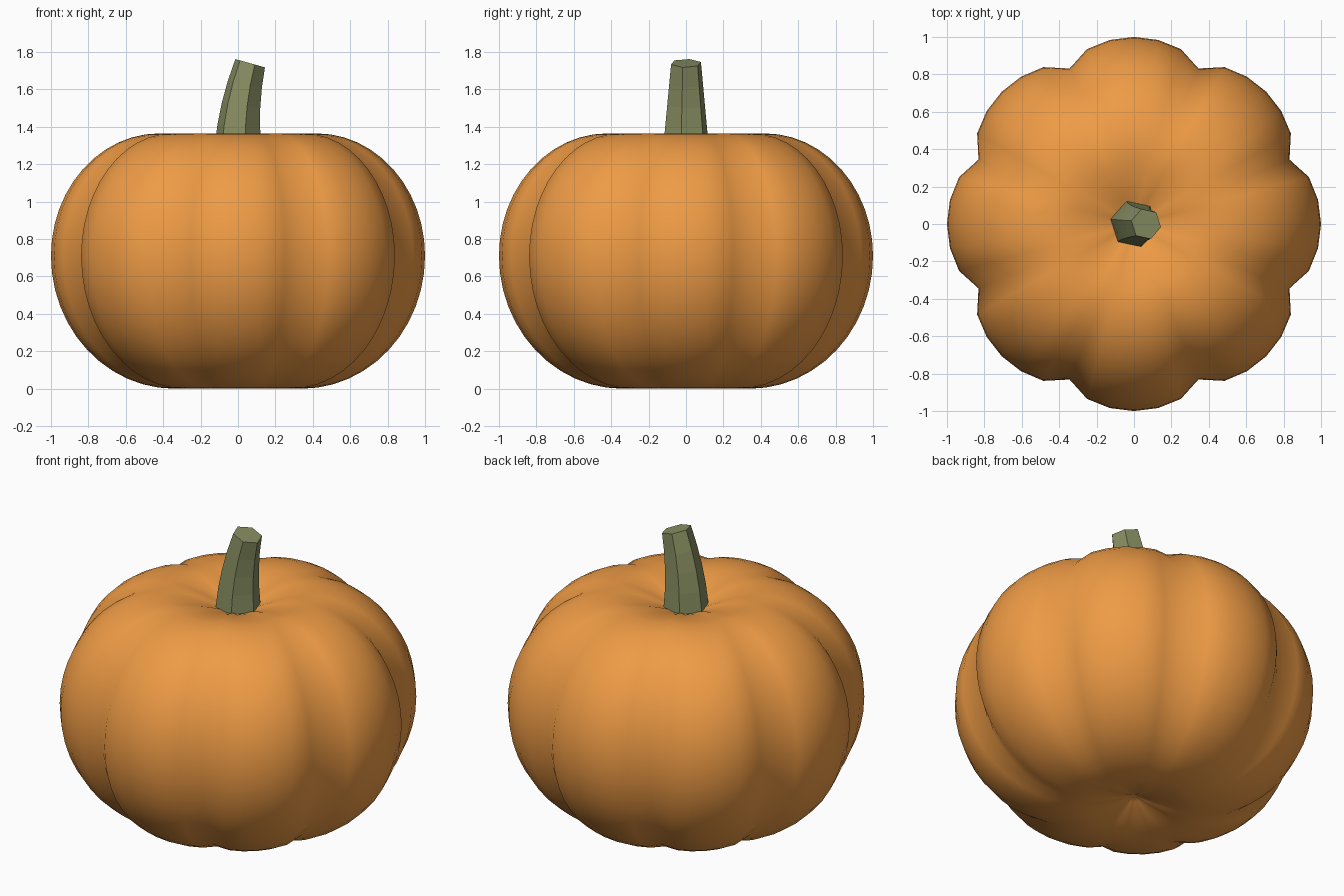
import bpy, bmesh
from math import sin, cos, pi, atan, radians

if "Cube" in bpy.data.objects:
    bpy.data.objects.remove(bpy.data.objects["Cube"])

def make(name, bm, color, smooth):
    bmesh.ops.recalc_face_normals(bm, faces=bm.faces[:])
    me = bpy.data.meshes.new(name)
    bm.to_mesh(me)
    bm.free()
    for p in me.polygons:
        p.use_smooth = smooth
    mat = bpy.data.materials.new(name + "_colour")
    mat.diffuse_color = (*color, 1)
    mat.use_nodes = True
    mat.node_tree.nodes["Principled BSDF"].inputs["Base Color"].default_value = mat.diffuse_color
    me.materials.append(mat)
    ob = bpy.data.objects.new(name, me)
    bpy.context.collection.objects.link(ob)
    return ob

def bridge(bm, rings):
    for a, b in zip(rings, rings[1:]):
        n = len(a)
        for i in range(n):
            bm.faces.new((a[i], a[(i + 1) % n], b[(i + 1) % n], b[i]))

# pumpkin body profile: rounded side, dimpled at both poles
SEG, LOBES, MID = 48, 8, 0.71
R_LOW, D_LOW, R_TOP, D_TOP = 0.34, 0.09, 0.42, 0.13
profile = []
for j in range(1, 8):
    t = j / 8
    profile.append((R_LOW * t, D_LOW * (1 - t) ** 1.7))
for j in range(0, 25):
    a = -pi / 2 + pi * j / 24
    r0, h = (R_LOW, MID) if a < 0 else (R_TOP, 1.365 - MID)
    profile.append((r0 + (1 - r0) * cos(a), MID + h * sin(a)))
for j in range(7, 0, -1):
    t = j / 8
    profile.append((R_TOP * t, 1.365 - D_TOP * (1 - t) ** 1.7))

# pumpkin body: lobed rings around the profile
bm = bmesh.new()
rings = []
for pr, z in profile:
    ring = []
    for i in range(SEG):
        a = 2 * pi * i / SEG
        r = pr * (0.9 + 0.1 * abs(cos(a * LOBES / 2)) ** 0.55)
        ring.append(bm.verts.new((r * cos(a), r * sin(a), z)))
    rings.append(ring)
bridge(bm, rings)
for ring, z in ((rings[0], D_LOW), (rings[-1], 1.365 - D_TOP)):
    pole = bm.verts.new((0, 0, z))
    for i in range(SEG):
        bm.faces.new((ring[i], ring[(i + 1) % SEG], pole))
make("pumpkin_body", bm, (0.86, 0.33, 0.06), True)

# stem: tapered six-sided sweep that leans towards +x
bm = bmesh.new()
rings = []
for k in range(5):
    t = k / 4
    tilt = atan(0.28 * t)
    r = 0.128 - 0.044 * t
    cx, cz = 0.065 * t * t, 1.29 + 0.45 * t
    ring = []
    for i in range(6):
        a = radians(48 + 60 * i)
        u, v = r * cos(a), r * sin(a)
        ring.append(bm.verts.new((cx + u * cos(tilt), v, cz - u * sin(tilt))))
    rings.append(ring)
bridge(bm, rings)
bm.faces.new(rings[0])
bm.faces.new(rings[-1])
make("stem", bm, (0.245, 0.27, 0.12), False)
